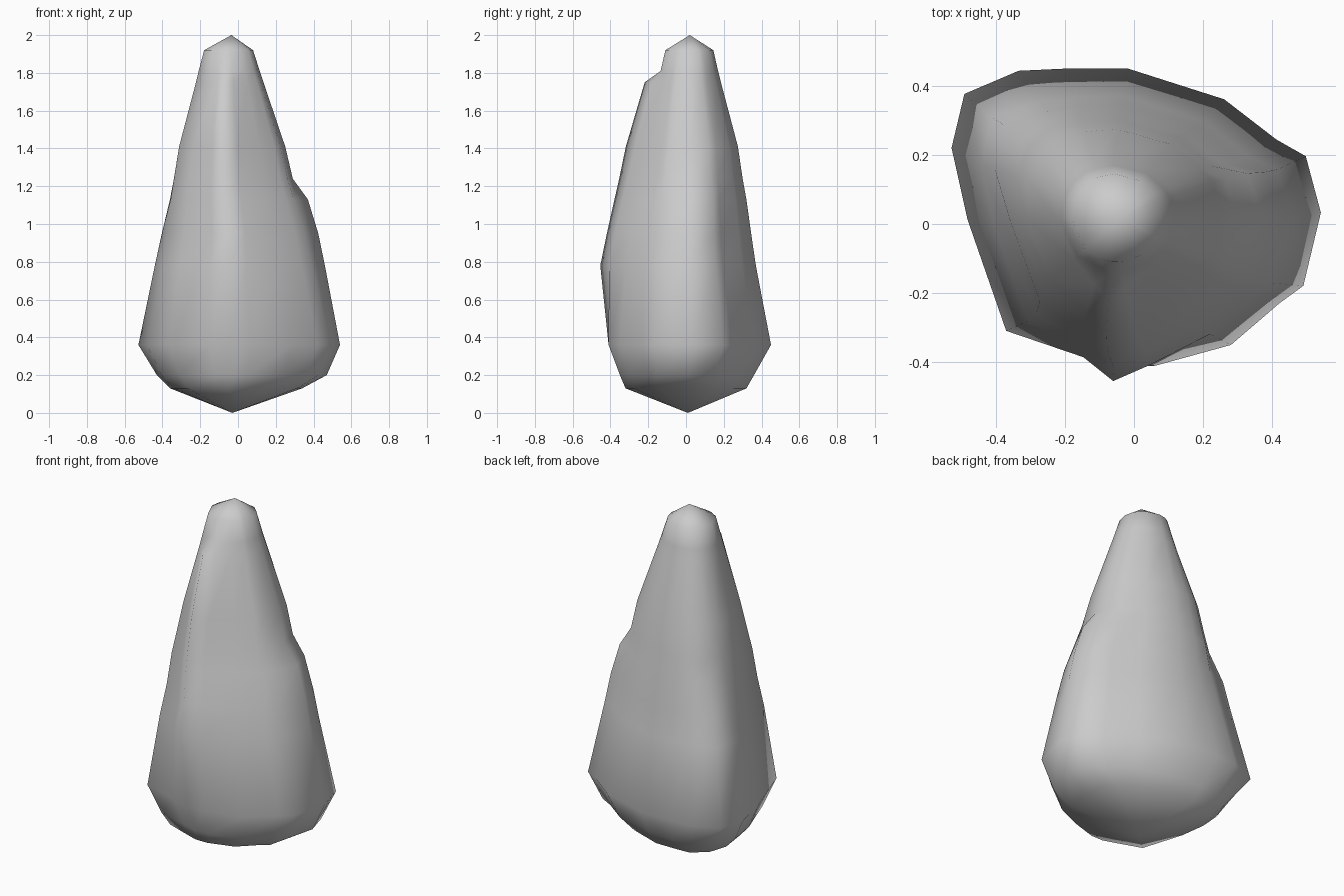
import bpy
import bmesh
from mathutils import Vector

default_cube = bpy.data.objects.get("Cube")
if default_cube:
    bpy.data.objects.remove(default_cube, do_unlink=True)

# Widest cross-section, counterclockwise, starting at the front ridge
OUTLINE = [(-.05, -.4), (.06, -.4), (.28, -.34), (.42, -.22), (.49, -.17),
           (.53, .04), (.49, .2), (.41, .25), (.26, .365), (-.02, .455),
           (-.2, .455), (-.335, .45), (-.46, .36), (-.51, .22), (-.48, .02),
           (-.37, -.3), (-.15, -.37)]

# Places on the outline that swell outward, with their share of the swelling
RIDGE = {0: 1, 1: .45, 16: .5}
SHOULDER = {5: 1, 6: .7}
KNOB = {12: 1, 13: .5}

# height, x range, y range, then swelling of ridge, shoulder and knob
RINGS = [(.13, -.36, .34, -.32, .32, 0, 0, 0),
         (.2, -.43, .46, -.35, .36, 0, .01, 0),
         (.36, -.51, .53, -.41, .45, 0, .01, .04),
         (.78, -.425, .425, -.37, .37, .085, .035, .045),
         (.95, -.39, .385, -.34, .345, .08, .04, .045),
         (1.13, -.37, .325, -.3, .32, .08, .045, 0),
         (1.24, -.35, .29, -.27, .3, .085, 0, 0),
         (1.41, -.32, .25, -.23, .275, .09, 0, 0),
         (1.75, -.225, .135, -.15, .185, .07, 0, 0),
         (1.81, -.21, .115, -.135, .17, 0, 0, 0),
         (1.92, -.18, .08, -.11, .145, 0, 0, 0)]
BOTTOM = Vector((-.03, .01, 0))
TIP = Vector((-.035, .02, 2))


def unit_outline():
    """Scale the outline so that it fills a square from -1 to 1."""
    xs, ys = zip(*OUTLINE)

    def fit(value, values):
        low, high = min(values), max(values)
        return 2 * (value - low) / (high - low) - 1

    return [Vector((fit(x, xs), fit(y, ys))) for x, y in OUTLINE]


def ring_points(ring, outline):
    """Fit the outline to one ring, rounder near the top, and add swellings."""
    z, left, right, front, back, ridge, shoulder, knob = ring
    middle = Vector(((left + right) / 2, (front + back) / 2))
    half = Vector(((right - left) / 2, (back - front) / 2))
    points = []
    for index, point in enumerate(outline):
        shape = point.lerp(point.normalized(), (z / TIP.z) ** 2)
        offset = Vector((shape.x * half.x, shape.y * half.y))
        for shares, amount in ((RIDGE, ridge), (SHOULDER, shoulder), (KNOB, knob)):
            offset += offset.normalized() * amount * shares.get(index, 0)
        points.append((middle.x + offset.x, middle.y + offset.y, z))
    return points


def build_rock(name, material):
    """Loft the rings and close both ends to a point."""
    bm = bmesh.new()
    outline = unit_outline()
    rings = [[bm.verts.new(p) for p in ring_points(r, outline)] for r in RINGS]
    bottom, tip = bm.verts.new(BOTTOM), bm.verts.new(TIP)
    count = len(outline)
    for i in range(count):
        j = (i + 1) % count
        for lower, upper in zip(rings, rings[1:]):
            bm.faces.new((lower[i], lower[j], upper[j], upper[i]))
        bm.faces.new((rings[0][j], rings[0][i], bottom))
        bm.faces.new((rings[-1][i], rings[-1][j], tip))
    bmesh.ops.recalc_face_normals(bm, faces=bm.faces)
    for face in bm.faces:
        face.smooth = True
    mesh = bpy.data.meshes.new(name)
    bm.to_mesh(mesh)
    bm.free()
    mesh.materials.append(material)
    rock = bpy.data.objects.new(name, mesh)
    bpy.context.collection.objects.link(rock)


# Plain grey stone
stone = bpy.data.materials.new("grey_stone")
stone.use_nodes = True
stone.diffuse_color = (.6, .6, .6, 1)
stone.node_tree.nodes["Principled BSDF"].inputs["Base Color"].default_value = (.6, .6, .6, 1)

build_rock("rock_spire", stone)
